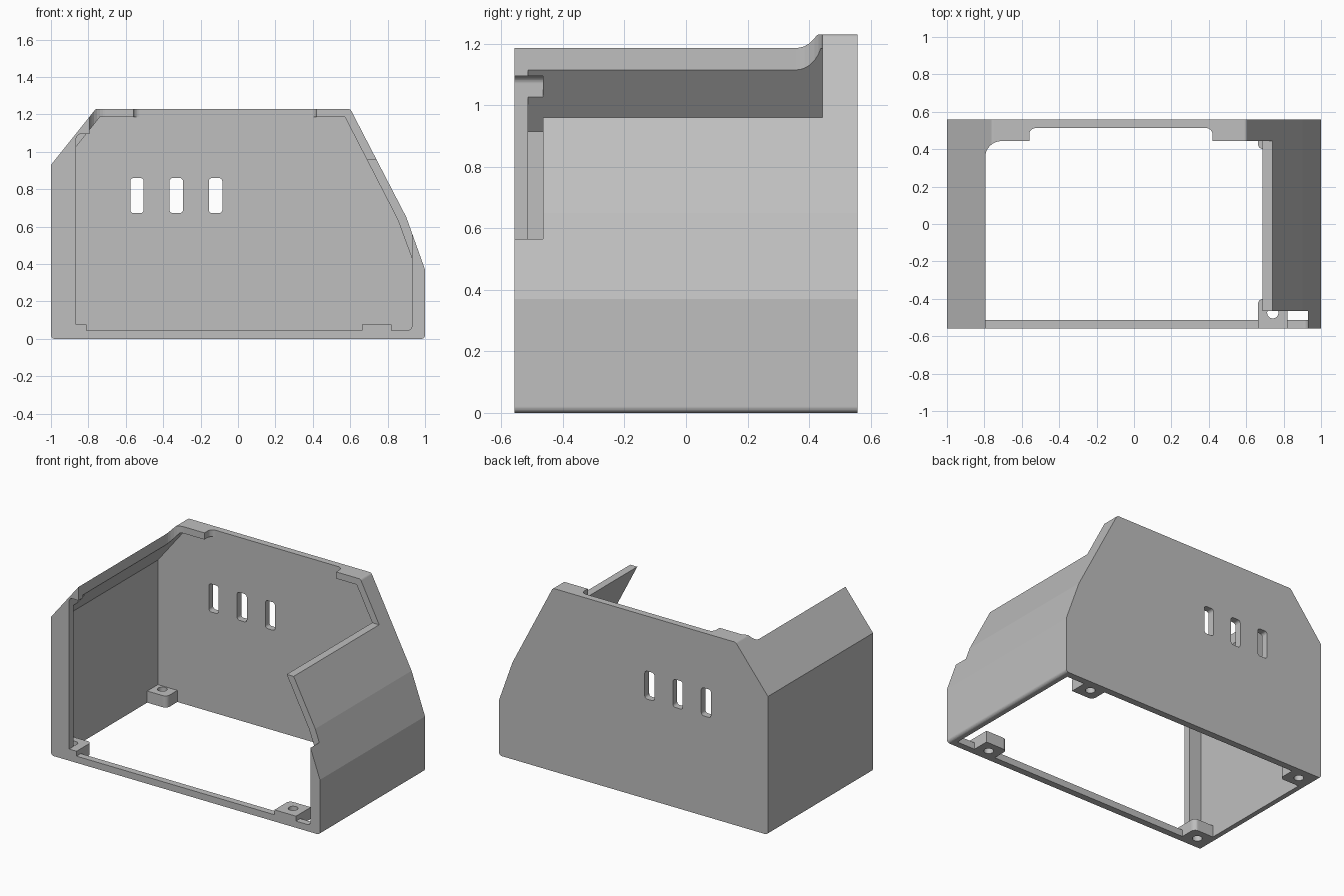
import bpy
import bmesh
import math
from mathutils import Vector

cube = bpy.data.objects.get("Cube")
if cube:
    bpy.data.objects.remove(cube, do_unlink=True)

grey = bpy.data.materials.new("plain grey")
grey.use_nodes = True
COLOUR = (0.52, 0.52, 0.52, 1)
grey.diffuse_color = COLOUR
grey.node_tree.nodes["Principled BSDF"].inputs["Base Color"].default_value = COLOUR

WALL = 0.045
FRONT, BACK = -0.558, 0.558
BACK_IN = BACK - WALL
FRONT_IN = FRONT + WALL


def rounded(points, steps=8):
    """Outline from (a, b) or (a, b, radius) points, filleting those with a radius."""
    out = []
    for i, p in enumerate(points):
        c = Vector(p[:2])
        if len(p) == 2:
            out.append(c)
            continue
        u = (Vector(points[i - 1][:2]) - c).normalized()
        v = (Vector(points[(i + 1) % len(points)][:2]) - c).normalized()
        half = u.angle(v) / 2
        mid = c + (u + v).normalized() * p[2] / math.sin(half)
        start = c + u * p[2] / math.tan(half) - mid
        end = c + v * p[2] / math.tan(half) - mid
        for k in range(steps + 1):
            t = k / steps
            out.append(mid + (start * (1 - t) + end * t).normalized() * p[2])
    return out


def prism(name, outline, low, high, axis):
    """Extrude an outline along Y (xz outline) or Z (xy outline)."""
    place = (lambda p, d: (p.x, d, p.y)) if axis == "Y" else (lambda p, d: (p.x, p.y, d))
    bm = bmesh.new()
    pts = rounded(outline)
    a = [bm.verts.new(place(p, low)) for p in pts]
    b = [bm.verts.new(place(p, high)) for p in pts]
    bm.faces.new(a)
    bm.faces.new(b)
    for i in range(len(pts)):
        j = (i + 1) % len(pts)
        bm.faces.new((a[i], a[j], b[j], b[i]))
    bmesh.ops.recalc_face_normals(bm, faces=bm.faces)
    mesh = bpy.data.meshes.new(name)
    bm.to_mesh(mesh)
    bm.free()
    mesh.materials.append(grey)
    obj = bpy.data.objects.new(name, mesh)
    bpy.context.collection.objects.link(obj)
    return obj


def box(x0, x1, y0, y1, r=0.0):
    return [(x, y, r) if r else (x, y) for x, y in ((x0, y0), (x1, y0), (x1, y1), (x0, y1))]


def combine(target, tool, operation):
    """Apply a boolean and delete the tool."""
    mod = target.modifiers.new(operation, "BOOLEAN")
    mod.operation = operation
    mod.solver = "EXACT"
    mod.object = tool
    bpy.context.view_layer.objects.active = target
    bpy.ops.object.modifier_apply(modifier=mod.name)
    bpy.data.objects.remove(tool, do_unlink=True)


# Outer body, extruded front to back
shell = prism("enclosure_shell", [
    (-1, 0, 0.02), (1, 0, 0.02), (1, 0.37), (0.9, 0.65),
    (0.6, 1.23, 0.02), (-0.76, 1.23, 0.02), (-1, 0.93)], FRONT, BACK, "Y")

# Hollow interior, open at the bottom
combine(shell, prism("cavity", [
    (-0.955, -0.1), (0.955, -0.1), (0.955, 0.362), (0.854, 0.637),
    (0.572, 1.185), (-0.739, 1.185), (-0.955, 0.915)], FRONT_IN, BACK_IN, "Y"), "DIFFERENCE")

# Front opening, leaving a sill and side flanges
combine(shell, prism("front_opening",
                     box(-0.865, 0.93, WALL, 1.095, 0.025), -0.8, -0.465, "Y"), "DIFFERENCE")

# Top opening, with a notch in the back lip
combine(shell, prism("top_opening", [
    (-0.795, -0.8), (1.2, -0.8), (1.2, 0.443), (0.42, 0.443), (0.42, 0.513, 0.035),
    (-0.56, 0.513, 0.035), (-0.56, 0.443), (-0.795, 0.443, 0.085)], 0.96, 1.6, "Z"), "DIFFERENCE")

# Vent slots in the back wall
for x in (-0.54, -0.33, -0.12):
    combine(shell, prism("vent_slot",
                         box(x - 0.036, x + 0.036, 0.672, 0.86, 0.018), 0.48, 0.7, "Y"), "DIFFERENCE")

# Screw tabs at the four corners
for x0, x1, inner, hole_x in ((-0.97, -0.81, 1, -0.895), (0.662, 0.822, 0, 0.742)):
    for side in (-1, 1):
        outer_y = FRONT if side < 0 else BACK - 0.02
        tab_outline = [(x0, outer_y), (x1, outer_y),
                       (x1, side * 0.4, 0.03) if inner else (x1, side * 0.4),
                       (x0, side * 0.4) if inner else (x0, side * 0.4, 0.03)]
        combine(shell, prism("tab", tab_outline, 0, 0.078, "Z"), "UNION")
        r = 0.03
        combine(shell, prism("screw_hole", box(
            hole_x - r, hole_x + r, side * 0.475 - r, side * 0.475 + r, r * 0.999),
            -0.1, 0.2, "Z"), "DIFFERENCE")

# One clean material slot, crisp flat faces
shell.data.materials.clear()
shell.data.materials.append(grey)
for poly in shell.data.polygons:
    poly.material_index = 0
    poly.use_smooth = False
